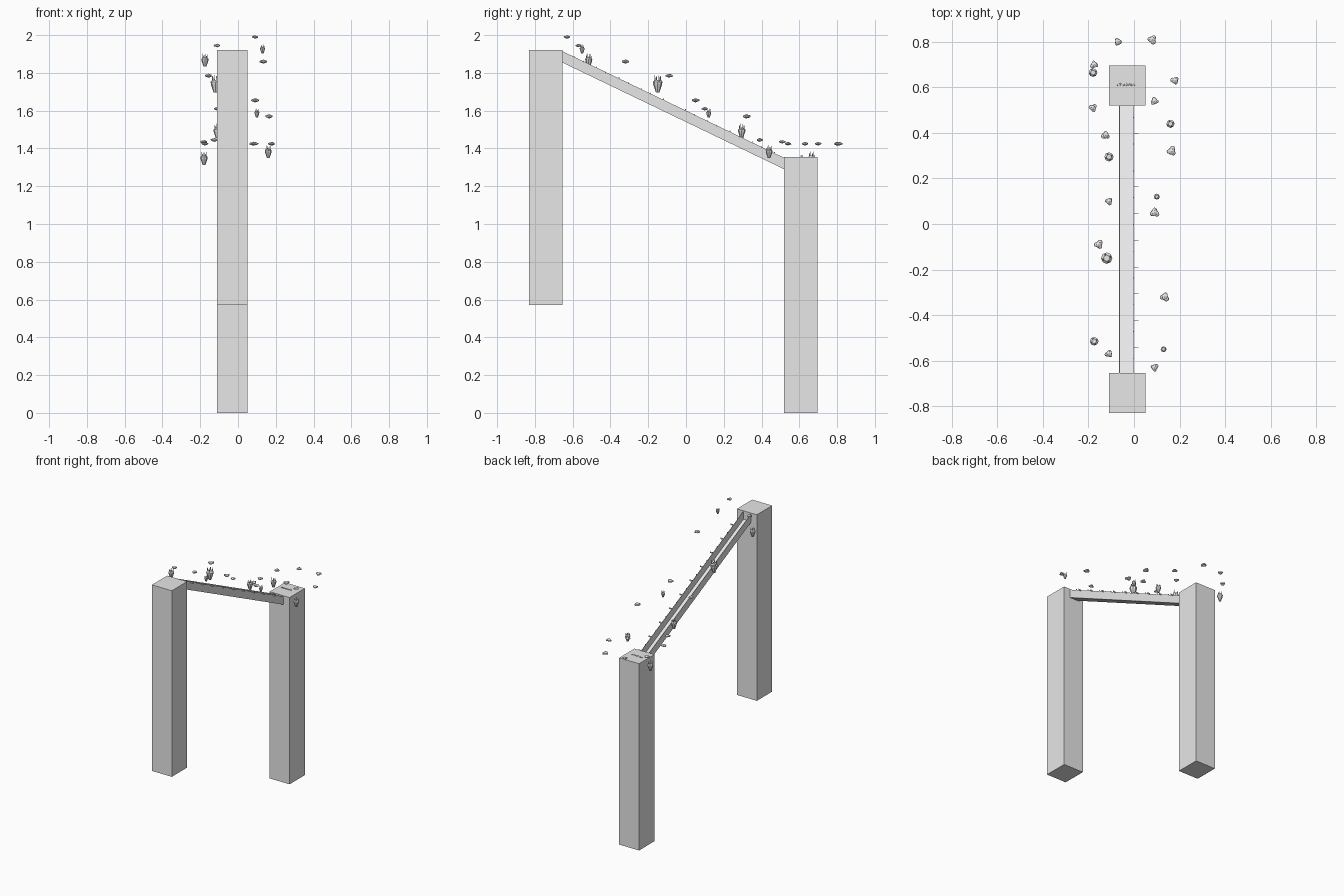
import bpy, bmesh, math, random
from mathutils import Matrix, Vector

random.seed(4)
cube = bpy.data.objects.get("Cube")
if cube:
    bpy.data.objects.remove(cube, do_unlink=True)

grey = bpy.data.materials.new("plain_grey")
grey.use_nodes = True
grey.diffuse_color = (0.8, 0.8, 0.8, 1)
grey.node_tree.nodes["Principled BSDF"].inputs["Base Color"].default_value = grey.diffuse_color


def finish(name, bm, location=(0, 0, 0)):
    """Turn a bmesh into a flat-shaded object."""
    bmesh.ops.recalc_face_normals(bm, faces=bm.faces)
    mesh = bpy.data.meshes.new(name)
    bm.to_mesh(mesh)
    bm.free()
    mesh.materials.append(grey)
    obj = bpy.data.objects.new(name, mesh)
    obj.location = location
    bpy.context.collection.objects.link(obj)
    return obj


def add_box(bm, low, high):
    low, high = Vector(low), Vector(high)
    matrix = Matrix.Translation((low + high) / 2) @ Matrix.Diagonal((*(high - low), 1))
    return bmesh.ops.create_cube(bm, size=1, matrix=matrix)["verts"]


def box(name, low, high):
    bm = bmesh.new()
    add_box(bm, low, high)
    finish(name, bm)


# Two square pillars
LEFT, RIGHT = 0.05, -0.11
START, END = -0.655, 0.52
box("front_pillar", (RIGHT, -0.83, 0.57), (LEFT, START, 1.92))
box("rear_pillar", (RIGHT, END, 0), (LEFT, 0.695, 1.355))


# Sloping trough between the pillars
def slope(y):
    """Height of the trough rim at y."""
    return 1.915 + (y - START) / (END - START) * (1.35 - 1.915)


def sloped_box(name, x0, x1, drop, rise):
    bm = bmesh.new()
    for v in add_box(bm, (x0, START, drop), (x1, END, rise)):
        v.co.z += slope(v.co.y)
    finish(name, bm)


sloped_box("trough_floor", -0.065, 0, -0.06, -0.056)
sloped_box("trough_right_wall", -0.065, -0.062, -0.06, 0)
sloped_box("trough_left_wall", -0.003, 0, -0.06, 0)

# Thin pegs along the left rim
STEPS = 10
bm = bmesh.new()
for i in range(STEPS):
    y = START + (i + 1) * (END - START) / STEPS - 0.004
    z = slope(y)
    add_box(bm, (0, y - 0.001, z - 0.006), (0.02, y + 0.001, z + 0.004))
    add_box(bm, (-0.004, y - 0.05, z + 0.02), (0, y - 0.046, z + 0.03))
finish("rim_pegs", bm)


# Floating flat stones, each a lump with smaller lobes
def stone(name, location, size=0.017):
    bm = bmesh.new()
    turn = random.uniform(0, math.tau)
    for i in range(4):
        angle = turn + i * math.tau / 3
        reach = size * 0.6 if i else 0
        radius = size * (random.uniform(0.5, 0.7) if i else 0.9)
        matrix = (Matrix.Translation((reach * math.cos(angle), reach * math.sin(angle), 0))
                  @ Matrix.Rotation(random.random(), 4, "Z")
                  @ Matrix.Diagonal((1, 1, 0.65, 1)))
        bmesh.ops.create_icosphere(bm, subdivisions=1, radius=radius, matrix=matrix)
    finish(name, bm, location)


# Floating spiked pods: tapered body, shoulder cap and horns
def pod(name, location, r=0.015):
    bm = bmesh.new()

    def frustum(bottom, top, z0, z1, x=0, y=0, sides=8):
        bmesh.ops.create_cone(
            bm, cap_ends=True, segments=sides, radius1=bottom * r, radius2=top * r,
            depth=(z1 - z0) * r, matrix=Matrix.Translation((x * r, y * r, (z0 + z1) / 2 * r)))

    frustum(0.4, 0.95, -1.7, 0)
    frustum(0.95, 1, 0, 0.5)
    frustum(1, 0.55, 0.5, 0.9)
    for i in range(4):
        a = i * math.tau / 4 + 0.4
        frustum(0.2, 0, 0.6, 2.1, 0.65 * math.cos(a), 0.65 * math.sin(a), 5)
    finish(name, bm, location)


stones = [
    (0.09, -0.63, 1.99), (-0.11, -0.57, 1.945), (0.135, -0.32, 1.86),
    (-0.155, -0.09, 1.785), (0.09, 0.05, 1.655), (-0.11, 0.1, 1.61),
    (0.165, 0.32, 1.57), (-0.125, 0.39, 1.445), (-0.18, 0.51, 1.435),
    (0.09, 0.54, 1.425), (0.18, 0.63, 1.425), (-0.175, 0.7, 1.425),
    (0.08, 0.81, 1.425), (-0.07, 0.8, 1.425)]
for i, place in enumerate(stones):
    stone(f"stone_{i + 1}", place, random.uniform(0.015, 0.02))

pods = [
    (0.13, -0.55, 1.925, 0.013), (-0.175, -0.515, 1.865, 0.019),
    (-0.12, -0.15, 1.74, 0.025), (0.1, 0.12, 1.585, 0.013),
    (-0.11, 0.295, 1.49, 0.02), (0.16, 0.44, 1.38, 0.018),
    (-0.18, 0.665, 1.345, 0.019)]
for i, (x, y, z, r) in enumerate(pods):
    pod(f"pod_{i + 1}", (x, y, z), r)

# Row of small pebbles lying on the rear pillar
for i in range(6):
    stone(f"pebble_{i + 1}", (-0.075 + i * 0.015, 0.612, 1.36), 0.006)
